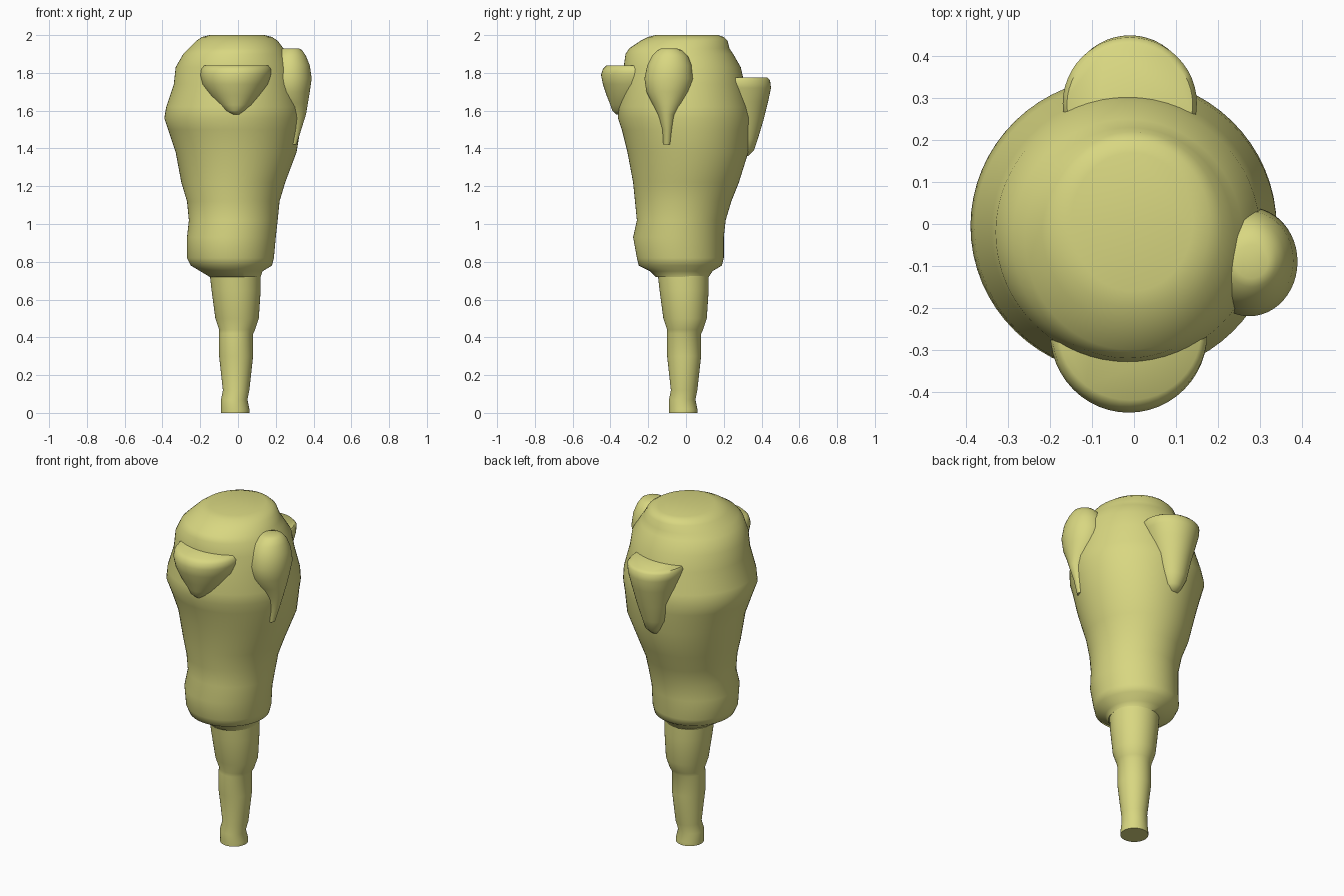
import bpy
import bmesh
from math import cos, sin, tau

cube = bpy.data.objects.get("Cube")
if cube:
    bpy.data.objects.remove(cube, do_unlink=True)

# One flat colour for the whole model
olive = bpy.data.materials.new("pale_olive_yellow")
olive.use_nodes = True
colour = (0.69, 0.68, 0.22, 1)
olive.diffuse_color = colour
shader = next(n for n in olive.node_tree.nodes if n.type == "BSDF_PRINCIPLED")
shader.inputs["Base Color"].default_value = colour
shader.inputs["Roughness"].default_value = 0.8


def loft(name, rings, sides=48, sharp=0.9):
    """Skin a stack of ellipses given as z, x min, x max, y min, y max in hundredths."""
    bm = bmesh.new()
    loops = []
    for ring in rings:
        z, x0, x1, y0, y1 = (value / 100 for value in ring)
        loop = []
        for i in range(sides):
            angle = tau * i / sides
            x = (x0 + x1) / 2 + cos(angle) * (x1 - x0) / 2
            y = (y0 + y1) / 2 + sin(angle) * (y1 - y0) / 2
            loop.append(bm.verts.new((x, y, z)))
        loops.append(loop)
    for low, high in zip(loops, loops[1:]):
        for i in range(sides):
            j = (i + 1) % sides
            bm.faces.new((low[i], low[j], high[j], high[i]))
    bm.faces.new(loops[0][::-1])
    bm.faces.new(loops[-1])
    bmesh.ops.recalc_face_normals(bm, faces=bm.faces)
    mesh = bpy.data.meshes.new(name)
    bm.to_mesh(mesh)
    bm.free()
    mesh.materials.append(olive)
    obj = bpy.data.objects.new(name, mesh)
    bpy.context.collection.objects.link(obj)
    bpy.ops.object.select_all(action="DESELECT")
    obj.select_set(True)
    bpy.context.view_layer.objects.active = obj
    bpy.ops.object.shade_smooth_by_angle(angle=sharp)
    return obj


# Bulging upper trunk with a stepped rounded crown
loft("trunk", [
    (72, -15, 12, -16, 12),
    (75, -20, 13, -19, 14),
    (78, -25, 18, -25, 19),
    (82, -27, 19, -26, 20),
    (93, -27, 20, -28, 20),
    (102, -26, 21, -26, 21),
    (112, -27, 22, -27, 24),
    (122, -30, 25, -28, 28),
    (138, -33, 31, -31, 33),
    (150, -37, 33, -34, 34),
    (156, -39, 34, -36, 35),
    (162, -38, 34, -36, 34),
    (174, -34, 31, -34, 31),
    (183, -33, 30, -33, 29),
    (190, -29, 26, -32, 25),
    (193, -26, 24, -30, 23),
    (197, -22, 21, -24, 22),
    (199, -19, 18, -20, 20),
    (200, -15, 14, -16, 17),
], sides=64)

# Narrow stem, the same profile seen from every side
stem_profile = [
    (0, 9, 6), (2, 9, 6), (7, 9, 5), (12, 8, 6), (30, 10, 8), (42, 10, 8),
    (44, 10, 9), (50, 12, 11), (65, 14, 12), (74, 15, 12),
]
loft("stem", [(z, -a, b, -a, b) for z, a, b in stem_profile])

# Bowl-shaped shelf at the front
loft("front_shelf", [
    (158, -3, 1, -37, -31),
    (160, -7, 4, -39, -26),
    (163, -10, 8, -40, -20),
    (168, -15, 12, -42, -13),
    (174, -19, 16, -44, -8),
    (179, -20, 17.5, -45, -7),
    (182, -19.5, 17.5, -44, -8),
    (184, -18, 16, -42, -9),
])

# Tapering shelf at the back
loft("back_shelf", [
    (136, -4, 1, 29, 33),
    (139, -6, 4, 26, 36),
    (145, -9, 6, 24, 38),
    (155, -11, 9, 20, 41),
    (165, -14, 12, 16, 43.5),
    (172, -16, 14, 14, 45),
    (176, -17, 15, 13, 44.5),
    (177.5, -16, 14, 14, 43),
])

# Rounded knot with a drip on the left side
loft("left_knot", [
    (142, 27, 31, -12, -8),
    (150, 26, 33.5, -12.5, -7),
    (158, 22, 36, -15, -5),
    (164, 19, 37, -18, -1),
    (170, 17, 38, -21, 2),
    (177, 16, 39, -22, 4),
    (184, 17, 38, -20.5, 3),
    (189, 19, 36, -18, 1),
    (192, 22, 34, -15, -2),
    (193, 24, 32, -13, -5),
], sharp=1.2)
